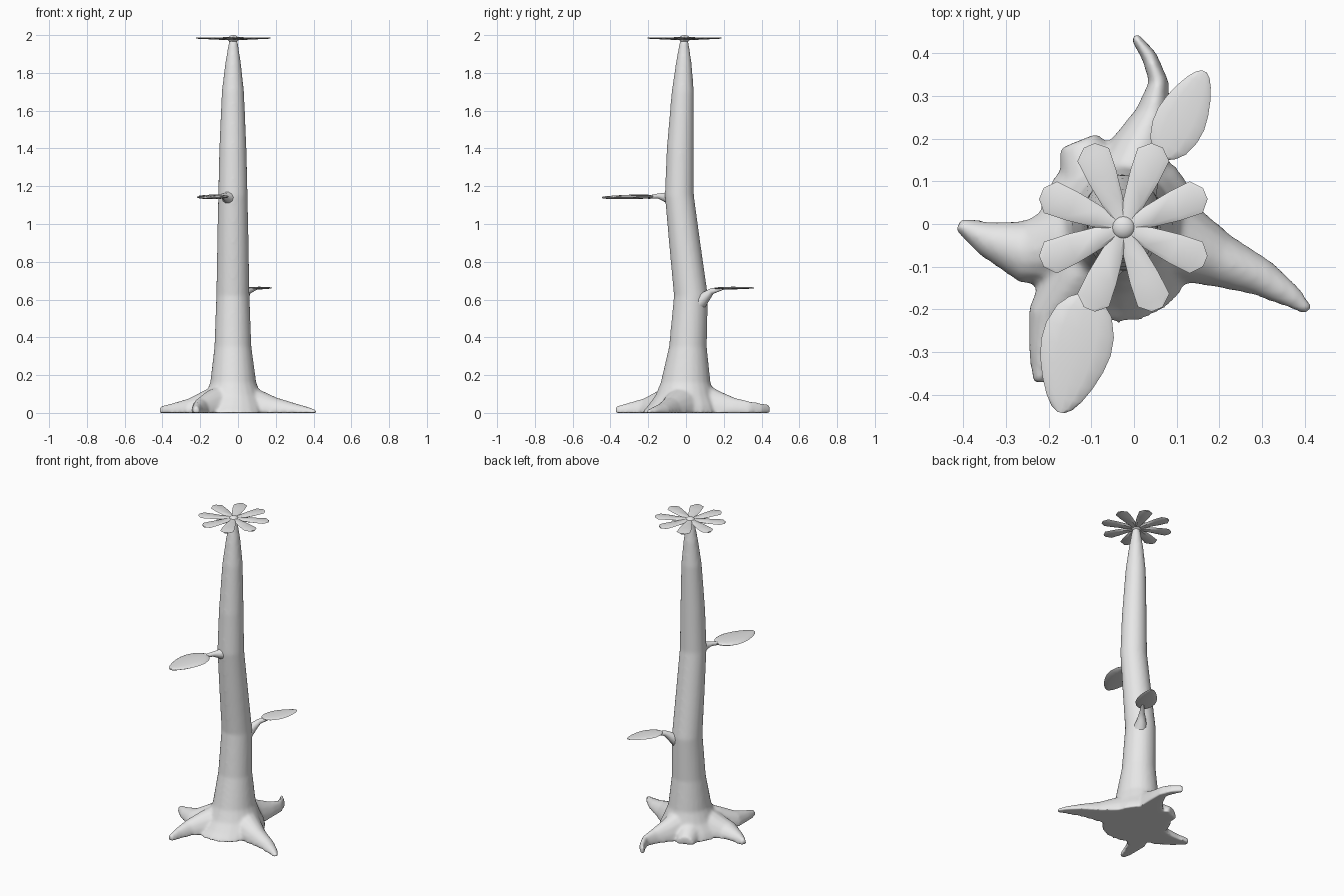
import bpy
import bmesh
from math import cos, sin, pi, radians
from mathutils import Vector

cube = bpy.data.objects.get("Cube")
if cube:
    bpy.data.objects.remove(cube)

grey = bpy.data.materials.new("light grey")
grey.use_nodes = True
grey.diffuse_color = (0.8, 0.8, 0.8, 1)
grey.node_tree.nodes["Principled BSDF"].inputs["Base Color"].default_value = (0.8, 0.8, 0.8, 1)


def loft(bm, rings):
    """Skin a list of equal-sized point rings and cap both ends."""
    rows = [[bm.verts.new(p) for p in ring] for ring in rings]
    n = len(rows[0])
    for a, b in zip(rows, rows[1:]):
        for i in range(n):
            j = (i + 1) % n
            bm.faces.new((a[i], a[j], b[j], b[i]))
    bm.faces.new(rows[0])
    bm.faces.new(rows[-1])


def finish(bm, name):
    bmesh.ops.recalc_face_normals(bm, faces=bm.faces)
    mesh = bpy.data.meshes.new(name)
    bm.to_mesh(mesh)
    bm.free()
    obj = bpy.data.objects.new(name, mesh)
    mesh.materials.append(grey)
    bpy.context.collection.objects.link(obj)
    return obj


def shade(obj, angle):
    bpy.ops.object.select_all(action='DESELECT')
    bpy.context.view_layer.objects.active = obj
    obj.select_set(True)
    bpy.ops.object.shade_smooth_by_angle(angle=radians(angle))


def ellipse(center, u, v, n=16):
    c = Vector(center)
    return [c + Vector(u) * cos(2 * pi * i / n) + Vector(v) * sin(2 * pi * i / n)
            for i in range(n)]


# Trunk sections: height, centre x, centre y, radius x, radius y
trunk = [
    (0.0, -0.035, -0.02, 0.195, 0.215),
    (0.04, -0.03, -0.01, 0.18, 0.19),
    (0.09, -0.025, -0.005, 0.15, 0.158),
    (0.16, -0.025, -0.002, 0.122, 0.132),
    (0.35, -0.027, 0.01, 0.098, 0.1),
    (0.62, -0.027, 0.026, 0.088, 0.09),
    (0.9, -0.027, -0.007, 0.083, 0.083),
    (1.15, -0.027, -0.035, 0.078, 0.077),
    (1.4, -0.027, -0.03, 0.072, 0.072),
    (1.7, -0.027, -0.017, 0.059, 0.059),
    (1.85, -0.026, -0.012, 0.042, 0.042),
    (1.975, -0.025, -0.01, 0.022, 0.022),
]
# Root sections, from tip to trunk: x, y, half width, top height
roots = [
    [(0.412, -0.203, 0.013, 0.018), (0.37, -0.17, 0.03, 0.032), (0.3, -0.126, 0.046, 0.052),
     (0.2, -0.085, 0.066, 0.083), (0.1, -0.04, 0.1, 0.13), (0, 0, 0.1, 0.17)],
    [(-0.412, 0.0, 0.016, 0.036), (-0.35, -0.032, 0.042, 0.05), (-0.26, -0.065, 0.075, 0.077),
     (-0.17, -0.05, 0.1, 0.125), (-0.05, -0.03, 0.1, 0.17)],
    [(-0.222, -0.372, 0.017, 0.036), (-0.215, -0.3, 0.033, 0.055), (-0.2, -0.22, 0.052, 0.078),
     (-0.14, -0.13, 0.08, 0.125), (-0.04, -0.03, 0.1, 0.17)],
    [(0.0, 0.442, 0.012, 0.045), (0.035, 0.395, 0.019, 0.054), (0.058, 0.335, 0.024, 0.064),
     (0.045, 0.26, 0.042, 0.08), (0.015, 0.18, 0.07, 0.115), (-0.02, 0.08, 0.1, 0.17)],
    [(-0.13, 0.195, 0.05, 0.05), (-0.1, 0.12, 0.08, 0.1), (-0.05, 0.03, 0.1, 0.16)],
]

# Trunk and roots, fused into one smooth body
bm = bmesh.new()
loft(bm, [ellipse((x, y, z), (rx, 0, 0), (0, ry, 0), 24) for z, x, y, rx, ry in trunk])
for root in roots:
    rings = []
    for i, (x, y, w, top) in enumerate(root):
        a, b = root[max(i - 1, 0)], root[min(i + 1, len(root) - 1)]
        along = Vector((b[0] - a[0], b[1] - a[1], 0)).normalized()
        side = Vector((-along.y, along.x, 0)) * w
        rings.append([Vector((x, y, 0)) + side * cos(pi * k / 8)
                      + Vector((0, 0, top * sin(pi * k / 8))) for k in range(9)])
    loft(bm, rings)
body = finish(bm, "trunk_and_roots")
remesh = body.modifiers.new("fuse", 'REMESH')
remesh.mode = 'VOXEL'
remesh.voxel_size = 0.009
remesh.use_smooth_shade = True
smooth = body.modifiers.new("soften", 'SMOOTH')
smooth.factor = 0.5
smooth.iterations = 8


# Leaves with flared stems
def leaf(name, stem, start, tip, width, thick):
    bm = bmesh.new()
    start, tip = Vector(start), Vector(tip)
    axis = tip - start
    side = axis.cross(Vector((0, 0, 1))).normalized()
    up = side.cross(axis).normalized()
    outline = [(0, 0.2), (0.05, 0.5), (0.14, 0.78), (0.3, 0.97), (0.45, 1), (0.6, 0.9),
               (0.75, 0.72), (0.88, 0.5), (0.96, 0.3), (1, 0.1)]
    loft(bm, [ellipse(start + axis * t, side * width * w, up * thick * (0.3 + 0.7 * w), 12)
              for t, w in outline])
    rings = []
    for i, (x, y, z, r) in enumerate(stem):
        a = Vector(stem[max(i - 1, 0)][:3])
        b = Vector(stem[min(i + 1, len(stem) - 1)][:3])
        d = (b - a).normalized()
        s = d.cross(Vector((0, 0, 1))).normalized()
        rings.append(ellipse((x, y, z), s * r, s.cross(d) * r, 10))
    loft(bm, rings)
    shade(finish(bm, name), 60)


leaf("upper_leaf",
     [(-0.05, -0.085, 1.14, 0.04), (-0.062, -0.115, 1.143, 0.023),
      (-0.08, -0.145, 1.148, 0.014), (-0.115, -0.2, 1.142, 0.009)],
     (-0.107, -0.165, 1.146), (-0.172, -0.442, 1.14), 0.084, 0.012)
leaf("lower_leaf",
     [(0.015, 0.075, 0.59, 0.04), (0.035, 0.11, 0.62, 0.026),
      (0.055, 0.138, 0.645, 0.016), (0.1, 0.2, 0.66, 0.007)],
     (0.066, 0.155, 0.66), (0.165, 0.358, 0.662), 0.06, 0.007)

# Flower petals
centre = Vector((-0.025, -0.008, 1.98))
bm = bmesh.new()
shape = [(0.0, 0.008), (0.065, 0.026), (0.13, 0.036), (0.185, 0.04), (0.208, 0.014)]
section = [(-1, 0.002), (-0.7, 0.007), (0.7, 0.007), (1, 0.002), (0.6, -0.006), (-0.6, -0.006)]
for k in range(8):
    a = pi / 8 + k * pi / 4
    out, side = Vector((cos(a), sin(a), 0)), Vector((-sin(a), cos(a), 0))
    loft(bm, [[centre + out * r + side * w * s + Vector((0, 0, h * (1.3 - 4 * r) + 0.02 * r))
               for s, h in section] for r, w in shape])
shade(finish(bm, "flower_petals"), 30)

# Flower centre
bm = bmesh.new()
bmesh.ops.create_uvsphere(bm, u_segments=16, v_segments=8, radius=1)
for v in bm.verts:
    v.co = centre + Vector((v.co.x * 0.029, v.co.y * 0.029, v.co.z * 0.02))
shade(finish(bm, "flower_centre"), 60)
